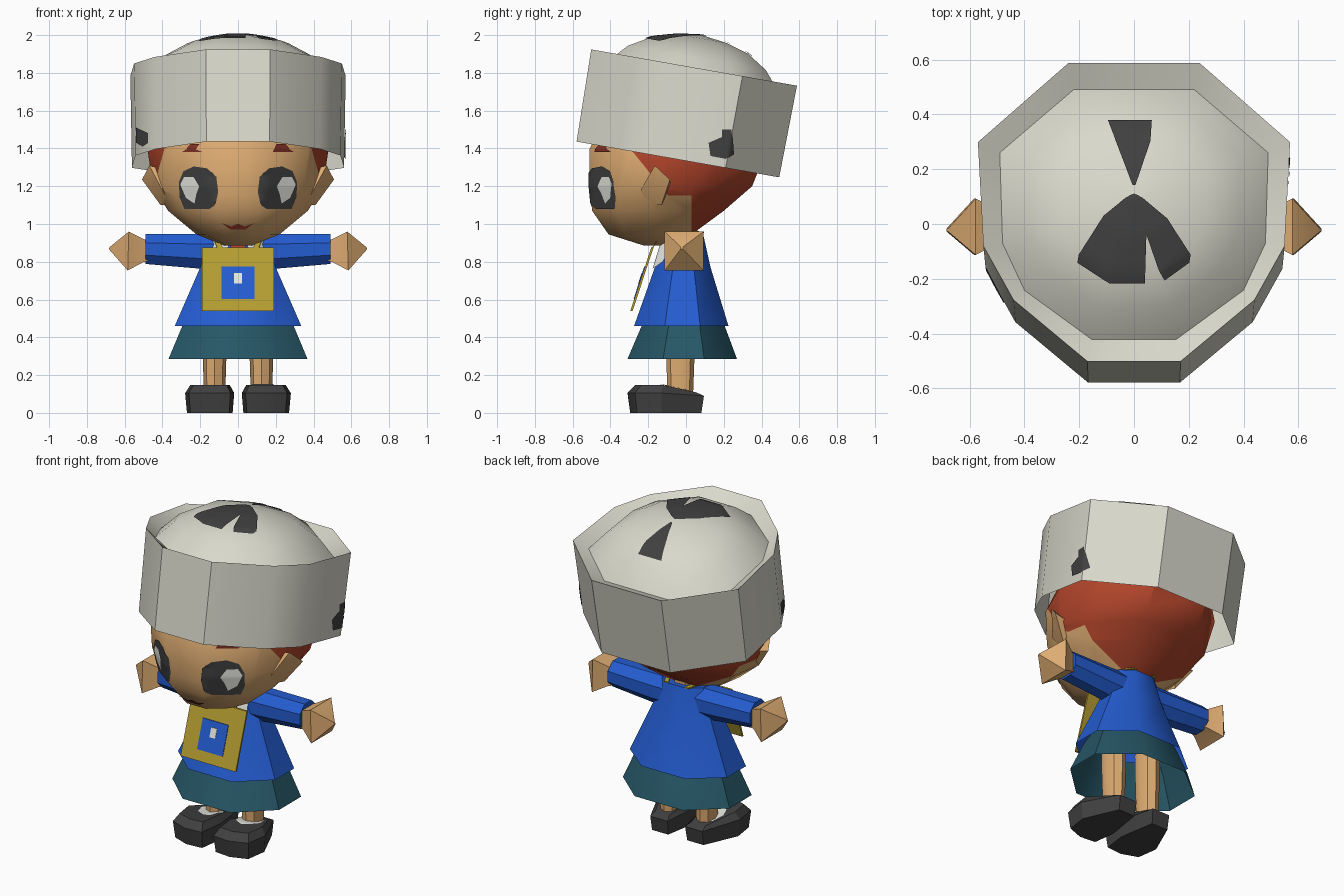
import bpy, bmesh, math
from mathutils import Vector
from mathutils.bvhtree import BVHTree

if "Cube" in bpy.data.objects:
    bpy.data.objects.remove(bpy.data.objects["Cube"])


def material(name, r, g, b):
    m = bpy.data.materials.new(name)
    m.diffuse_color = [((c / 255 + 0.055) / 1.055) ** 2.4 for c in (r, g, b)] + [1]
    m.use_nodes = True
    m.node_tree.nodes["Principled BSDF"].inputs["Base Color"].default_value = m.diffuse_color
    return m


HAT = material("hat_cream", 218, 217, 204)
SKIN = material("skin", 222, 172, 114)
RED = material("hair_red", 176, 68, 42)
BLUE = material("shirt_blue", 36, 92, 208)
TEAL = material("skirt_teal", 38, 86, 102)
YELLOW = material("bag_yellow", 182, 158, 50)
DARK = material("charcoal", 64, 64, 64)
WHITE = material("white", 232, 232, 226)
MAROON = material("dark_red", 130, 48, 36)


def finish(name, bm, *mats, angle=40):
    bmesh.ops.recalc_face_normals(bm, faces=bm.faces)
    mesh = bpy.data.meshes.new(name)
    bm.to_mesh(mesh)
    bm.free()
    ob = bpy.data.objects.new(name, mesh)
    bpy.context.collection.objects.link(ob)
    for m in mats:
        mesh.materials.append(m)
    bpy.ops.object.select_all(action='DESELECT')
    ob.select_set(True)
    bpy.context.view_layer.objects.active = ob
    bpy.ops.object.shade_smooth_by_angle(angle=math.radians(angle))
    return ob


def loft_bm(rings, bottom=True, top=True):
    """Skin closed rings of equal point count."""
    bm = bmesh.new()
    loops = [[bm.verts.new(p) for p in r] for r in rings]
    n = len(rings[0])
    for a, b in zip(loops, loops[1:]):
        for i in range(n):
            j = (i + 1) % n
            bm.faces.new((a[i], a[j], b[j], b[i]))
    if bottom:
        bm.faces.new(loops[0])
    if top:
        bm.faces.new(loops[-1])
    return bm


def loft(name, rings, mat, bottom=True, top=True, angle=40):
    return finish(name, loft_bm(rings, bottom, top), mat, angle=angle)


def mirrored(half):
    """Right half outline, front to back -> full closed outline."""
    return half + [(-x, y) for x, y in reversed(half)]


def section(unit, z, front, back, hw):
    c, h = (front + back) / 2, (back - front) / 2
    return [(x * hw, c + y * h, z) for x, y in mirrored(unit)]


def plate(name, outline, mat, target, axis='y', side=1, off=0.006):
    """Thin painted shape wrapped on a target surface."""
    src = bmesh.new()
    src.from_mesh(target.data)
    tree = BVHTree.FromBMesh(src)
    src.free()
    bm = bmesh.new()
    bm.faces.new([bm.verts.new((u, v, 0)) for u, v in outline])
    bmesh.ops.triangulate(bm, faces=bm.faces)
    bmesh.ops.subdivide_edges(bm, edges=bm.edges, cuts=5, use_grid_fill=True)
    missed = []
    for v in bm.verts:
        a, b = v.co.x, v.co.y
        start, ray = {'y': ((a, -3, b), (0, 1, 0)), 'z': ((a, b, 4), (0, 0, -1)),
                      'x': ((side * 3, a, b), (-side, 0, 0))}[axis]
        hit, normal, _, _ = tree.ray_cast(Vector(start), Vector(ray))
        if hit is None:
            missed.append(v)
        else:
            if normal.dot(Vector(ray)) > 0:
                normal = -normal
            v.co = hit + normal * off
    bmesh.ops.delete(bm, geom=missed, context='VERTS')
    return finish(name, bm, mat)


def flip(pts, s):
    return [(x * s, y) for x, y in pts]


# Hat: tilted band, sloped inner lip and dome
T = math.radians(10)


def hat_ring(half, w, scale=1, shift=0):
    return [(x * scale,
             (v * scale + shift) * math.cos(T) + w * math.sin(T),
             1.585 - (v * scale + shift) * math.sin(T) + w * math.cos(T))
            for x, v in mirrored(half)]


band = [(.17, -.553), (.44, -.325), (.55, -.125), (.57, .26), (.24, .553)]
lip = [(.155, -.462), (.40, -.28), (.48, -.106), (.49, .23), (.22, .464)]
hat = loft("hat", [hat_ring(band, -.247, .985), hat_ring(band, .247),
                   hat_ring(lip, .195), hat_ring(lip, .30, .8, .005),
                   hat_ring(lip, .368, .56, .01),
                   hat_ring(lip, .405, .28, .015), hat_ring(lip, .421, .02, .017)],
           HAT, bottom=False)
plate("hat_back_mark", [(-.095, .375), (.065, .375), (.06, .3), (.005, .14), (-.005, .14)],
      DARK, hat, 'z')
plate("hat_front_mark", [(0, .11), (.03, .095), (.12, .02), (.205, -.11), (.2, -.14),
      (.11, -.205), (.09, -.17), (.045, -.04), (.04, -.215), (-.09, -.215),
      (-.205, -.14), (-.2, -.11), (-.11, .03), (-.03, .095)], DARK, hat, 'z')
plate("hat_side_mark", [(.13, 1.36), (.21, 1.345), (.25, 1.37), (.24, 1.5), (.19, 1.5),
      (.19, 1.46), (.12, 1.43)], DARK, hat, 'x')
plate("hat_corner_mark", [(-.535, 1.43), (-.5, 1.41), (-.47, 1.43), (-.47, 1.48),
      (-.535, 1.51)], DARK, hat, 'y')

# Head: lofted, cut along the hairline, hair coloured by position
skull = [(.3, -1), (.78, -.62), (1, -.1), (.9, .5), (.4, 1)]
bm = loft_bm([section(skull, *r) for r in (
    (.885, -.22, -.02, .07), (.945, -.41, .03, .22), (1.07, -.497, .2, .37),
    (1.2, -.51, .35, .45), (1.4, -.51, .43, .48), (1.65, -.38, .36, .38))])
for co, no in (((0, .03, 0), (0, 1, 0)), ((0, 0, 1.15), (0, 0, 1)),
               ((0, -.28, 1.38), (0, 1, .81))):
    bmesh.ops.bisect_plane(bm, geom=bm.verts[:] + bm.edges[:] + bm.faces[:],
                           plane_co=co, plane_no=no)
for f in bm.faces:
    c = f.calc_center_median()
    hair = c.y > .03 or (c.z > 1.15 and c.y > -.28 + (1.38 - c.z) * .81)
    f.material_index = int(hair)
head = finish("head", bm, SKIN, RED)

# Face and ears
eye = [(.15, 1.08), (.28, 1.08), (.305, 1.14), (.31, 1.22), (.285, 1.28), (.23, 1.305),
       (.16, 1.295), (.115, 1.25), (.105, 1.17), (.12, 1.10)]
glint = [(.225, 1.11), (.27, 1.14), (.30, 1.21), (.28, 1.25), (.23, 1.25), (.2, 1.2), (.215, 1.16)]
brow = [(.18, 1.38), (.295, 1.38), (.27, 1.395), (.25, 1.42), (.2, 1.42), (.22, 1.395)]
for s, side in ((1, "right"), (-1, "left")):
    plate(side + "_eye", flip(eye, s), DARK, head)
    plate(side + "_eye_glint", flip(glint, s), WHITE, head, off=.0095)
    plate(side + "_brow", flip(brow, s), MAROON, head)
    bm = bmesh.new()
    for x, y, z in ((.40, -.24, 1.18), (.47, -.165, 1.31), (.508, -.085, 1.235),
                    (.41, -.13, 1.10), (.36, -.2, 1.10), (.38, -.08, 1.2), (.40, -.17, 1.29)):
        bm.verts.new((x * s, y, z))
    bmesh.ops.convex_hull(bm, input=bm.verts)
    finish(side + "_ear", bm, SKIN, angle=25)
plate("mouth", [(-.09, 1.01), (-.04, .975), (.04, .975), (.09, 1.01), (.035, .99),
                (0, 1.005), (-.035, .99)], MAROON, head)

# Shirt and skirt
torso = [(.45, -1), (1, -.35), (1, .4), (.45, 1)]
shirt = loft("shirt", [section(torso, *r) for r in (
    (.46, -.275, .225, .335), (.77, -.165, .13, .2), (.95, -.11, .09, .14))],
    BLUE, bottom=False)
loft("skirt", [section(torso, *r) for r in (
    (.285, -.31, .27, .368), (.46, -.235, .205, .295), (.54, -.2, .17, .25))],
    TEAL, bottom=False, top=False)
loft("neck", [section(torso, z, -.09, .06, .08) for z in (.9, 1.0)], SKIN)

# Tie and collar
plate("tie", [(-.03, .93), (.03, .93), (.09, .62), (0, .57), (-.09, .62)], RED, shirt, off=.009)
for s, side in ((1, "right"), (-1, "left")):
    plate(side + "_collar", flip([(.03, .94), (.125, .94), (.135, .80), (.09, .76)], s),
          WHITE, shirt, off=.0095)


# Bag hung on the chest
def board(name, hw, z0, z1, mat, gap, thick):
    def ring(z):
        y = -.172 - (.875 - z) * .33 - gap
        return [(-hw, y - thick, z), (hw, y - thick, z), (hw, y, z), (-hw, y, z)]
    return loft(name, [ring(z0), ring(z1)], mat)


board("bag", .19, .54, .875, YELLOW, 0, .012)
board("bag_panel", .088, .602, .775, BLUE, .012, .004)
board("bag_panel_mark", .02, .685, .74, WHITE, .016, .003)

for s, side in ((1, "right"), (-1, "left")):
    # Bag strap over the shoulder
    path = [(.095, -.18, .87), (.13, -.125, .955), (.11, .0, .965), (.07, .095, .955)]
    loft(side + "_strap", [[(s * (x + dx), y, z + dz) for dx, dz in
                            ((-.014, -.004), (.014, -.004), (.014, .004), (-.014, .004))]
                           for x, y, z in path], YELLOW)

    # Sleeve and hand
    loft(side + "_sleeve", [[(s * x, yc + hy * math.cos(a), zc + hz * math.sin(a))
                             for a in (math.pi / 8 + k * math.pi / 4 for k in range(8))]
                            for x, yc, zc, hy, hz in ((.08, -.01, .855, .09, .1),
                                                      (.19, -.01, .855, .09, .1),
                                                      (.49, -.01, .868, .088, .086))], BLUE)
    loft(side + "_hand", [[(s * (x + .006 * (dz < 0)), yc + dy * h, zc + dz * h)
                           for dy, dz in ((-1, -1), (1, -1), (1, 1), (-1, 1))]
                          for x, yc, zc, h in ((.47, -.01, .86, .055), (.495, -.01, .858, .06),
                                               (.578, -.01, .857, .103),
                                               (.678, -.022, .873, .006))], SKIN, angle=25)

    # Leg
    loft(side + "_leg", [[(s * (.124 + r * math.cos(a)), -.03 + 1.2 * r * math.sin(a), z)
                          for a in (k * math.pi / 4 for k in range(8))]
                         for z, r in ((.09, .056), (.28, .062), (.52, .066))], SKIN)

    # Shoe with a white opening on its top
    plan = [(.06, .095), (.18, .095), (.28, -.13), (.26, -.27), (.15, -.31), (.04, -.3), (.02, -.15)]

    def sole(k, height):
        return [(s * (.14 + (x - .14) * k), -.1 + (y + .1) * k, height(y)) for x, y in plan]
    shoe = loft(side + "_shoe", [sole(.93, lambda y: 0), sole(1, lambda y: .105 if y < 0 else .09),
                                 sole(.8, lambda y: .148 if y < 0 else .108)], DARK, angle=30)
    plate(side + "_sock", [(s * (.13 + .075 * math.cos(k * math.pi / 4)),
                            -.07 + .095 * math.sin(k * math.pi / 4)) for k in range(8)],
          WHITE, shoe, 'z', off=.004)
